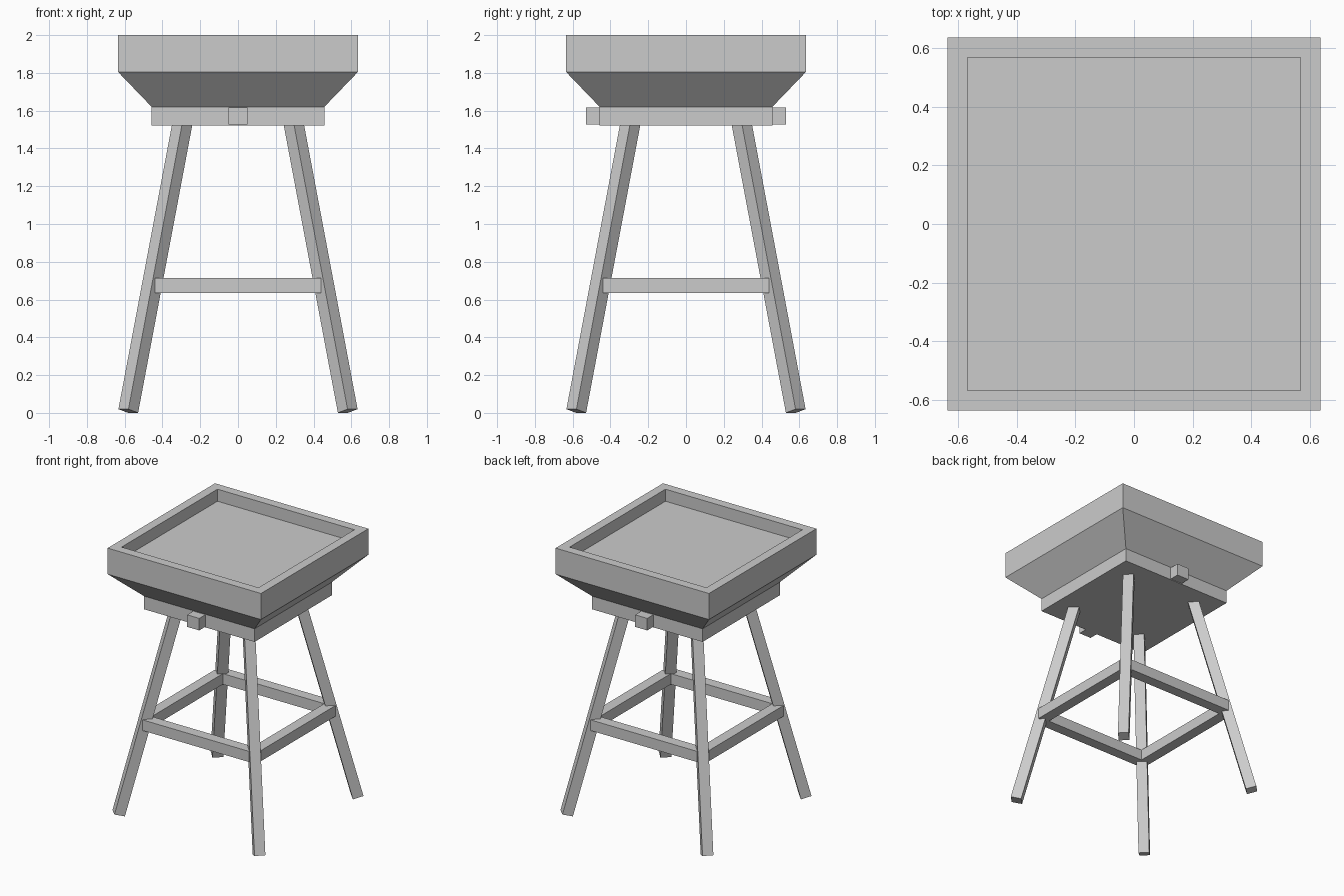
import bpy, bmesh
from mathutils import Vector, Matrix

if "Cube" in bpy.data.objects:
    bpy.data.objects.remove(bpy.data.objects["Cube"])


def finish(name, bm):
    bmesh.ops.recalc_face_normals(bm, faces=bm.faces)
    mesh = bpy.data.meshes.new(name)
    bm.to_mesh(mesh)
    bm.free()
    obj = bpy.data.objects.new(name, mesh)
    bpy.context.collection.objects.link(obj)
    return obj


def box(name, matrix, size):
    bm = bmesh.new()
    bmesh.ops.create_cube(bm, size=1, matrix=matrix @ Matrix.Diagonal((*size, 1)))
    return finish(name, bm)


def square_loft(name, profile):
    """Stack square rings given as (half width, z) and cap both ends."""
    bm = bmesh.new()
    rings = [[bm.verts.new((sx * r, sy * r, z))
              for sx, sy in ((-1, -1), (1, -1), (1, 1), (-1, 1))]
             for r, z in profile]
    for a, b in zip(rings, rings[1:]):
        for i in range(4):
            j = (i + 1) % 4
            bm.faces.new((a[i], a[j], b[j], b[i]))
    bm.faces.new(rings[0])
    bm.faces.new(rings[-1])
    return finish(name, bm)


# Tray: tapered underside, upright walls, rim and sunken floor
square_loft("tray", [(0.457, 1.62), (0.635, 1.805), (0.635, 2.0),
                     (0.567, 2.0), (0.567, 1.91)])

# Slab under the tray
box("base_slab", Matrix.Translation((0, 0, 1.572)), (0.914, 0.914, 0.10))

# Small blocks on the front and back of the slab
for side, s in (("front", -1), ("back", 1)):
    box(side + "_block", Matrix.Translation((0, s * 0.485, 1.572)), (0.10, 0.09, 0.09))

# Splayed legs, each with one flat side facing diagonally outwards
for sx, xn in ((-1, "left"), (1, "right")):
    for sy, yn in ((-1, "front"), (1, "back")):
        foot = Vector((sx * 0.581, sy * 0.581, 0.01))
        top = Vector((sx * 0.291, sy * 0.291, 1.55))
        up = (top - foot).normalized()
        tangent = Vector((-sy, sx, 0)).normalized()
        outward = tangent.cross(up)
        rot = Matrix((outward, tangent, up)).transposed().to_4x4()
        box(f"{yn}_{xn}_leg", Matrix.Translation((foot + top) / 2) @ rot,
            (0.075, 0.075, (top - foot).length))

# Stretchers between the legs
for s, yn, xn in ((-1, "front", "left"), (1, "back", "right")):
    box(yn + "_stretcher", Matrix.Translation((0, s * 0.46, 0.675)), (0.88, 0.08, 0.08))
    box(xn + "_stretcher", Matrix.Translation((s * 0.46, 0, 0.675)), (0.08, 0.88, 0.08))
